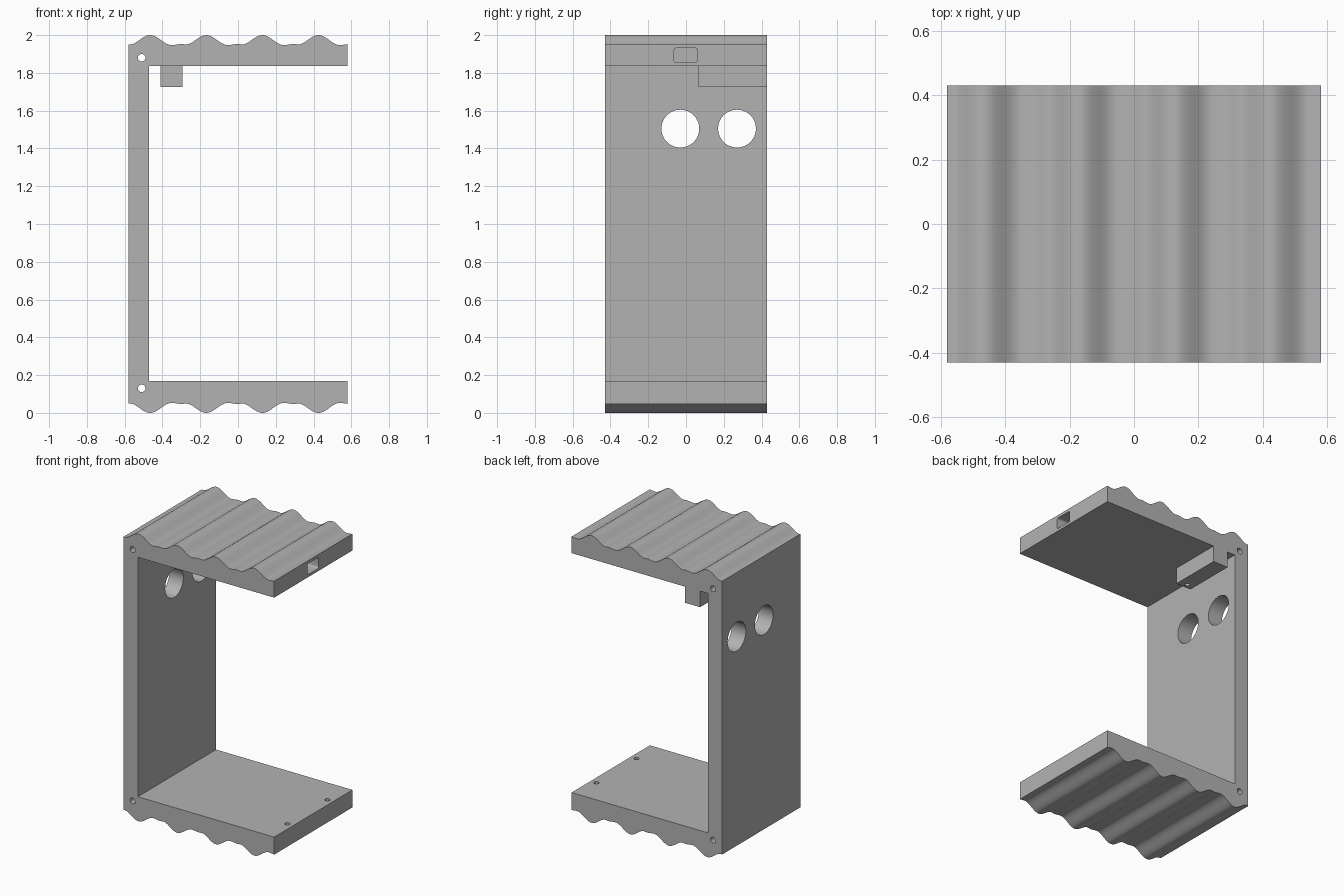
import bpy, bmesh, math
from mathutils import Matrix, Vector

if "Cube" in bpy.data.objects:
    bpy.data.objects.remove(bpy.data.objects["Cube"])

grey = bpy.data.materials.new("matte grey")
grey.use_nodes = True
COLOUR = (0.45, 0.45, 0.45, 1)
grey.diffuse_color = COLOUR
grey.node_tree.nodes["Principled BSDF"].inputs["Base Color"].default_value = COLOUR

HALF_X, HALF_Y, HEIGHT = 0.58, 0.43, 2.0
WALL_X, FLOOR_Z = -0.47, 0.17
PERIOD, FIRST_CREST, WAVE = 0.297, -0.465, 0.053


def wave_height(x):
    """Tall crests with a slight swell in each trough."""
    t = (x - FIRST_CREST + PERIOD / 2) % PERIOD - PERIOD / 2
    crest = WAVE * (0.5 + 0.5 * math.cos(math.pi * t / 0.115)) if abs(t) < 0.115 else 0
    swell = 0.006 * math.exp(-(((t % PERIOD) - 0.165) / 0.03) ** 2)
    return crest + swell


def extrude(name, points, axis, start, end):
    """Prism from a 2D outline along x, y or z."""
    def place(a, b, d):
        return {"x": (d, a, b), "y": (a, d, b), "z": (a, b, d)}[axis]
    bm = bmesh.new()
    face = bm.faces.new([bm.verts.new(place(a, b, start)) for a, b in points])
    result = bmesh.ops.extrude_face_region(bm, geom=[face])
    moved = [v for v in result["geom"] if isinstance(v, bmesh.types.BMVert)]
    bmesh.ops.translate(bm, verts=moved, vec=Vector(place(0, 0, end - start)))
    bmesh.ops.recalc_face_normals(bm, faces=bm.faces)
    mesh = bpy.data.meshes.new(name)
    bm.to_mesh(mesh)
    bm.free()
    mesh.materials.append(grey)
    obj = bpy.data.objects.new(name, mesh)
    bpy.context.collection.objects.link(obj)
    return obj


def circle(a, b, radius, sides=32):
    return [(a + radius * math.cos(math.tau * i / sides),
             b + radius * math.sin(math.tau * i / sides)) for i in range(sides)]


def rectangle(a0, a1, b0, b1):
    return [(a0, b0), (a1, b0), (a1, b1), (a0, b1)]


def rounded_rectangle(a0, a1, b0, b1, r):
    corners = [(a1 - r, b1 - r), (a0 + r, b1 - r), (a0 + r, b0 + r), (a1 - r, b0 + r)]
    return [(a + r * math.cos((k + i / 4) * math.pi / 2),
             b + r * math.sin((k + i / 4) * math.pi / 2))
            for k, (a, b) in enumerate(corners) for i in range(5)]


def finish(obj, cutters):
    """Cut the holes and smooth the curved faces."""
    bpy.context.view_layer.objects.active = obj
    for cutter in cutters:
        cutter.hide_render = True
        mod = obj.modifiers.new(cutter.name, "BOOLEAN")
        mod.operation, mod.solver, mod.object = "DIFFERENCE", "EXACT", cutter
        bpy.ops.object.modifier_apply(modifier=mod.name)
        bpy.data.objects.remove(cutter)
    bpy.ops.object.select_all(action="DESELECT")
    obj.select_set(True)
    bpy.ops.object.shade_smooth_by_angle(angle=math.radians(30))


# C-shaped frame with rippled top and underside
STEPS = 128
xs = [-HALF_X + 2 * HALF_X * i / STEPS for i in range(STEPS + 1)]
under = [(x, WAVE - wave_height(x)) for x in xs]
upper = [(x, HEIGHT - z) for x, z in reversed(under)]
inside = [(HALF_X, FLOOR_Z), (WALL_X, FLOOR_Z),
          (WALL_X, HEIGHT - FLOOR_Z + 0.007), (HALF_X, HEIGHT - FLOOR_Z + 0.007)]
frame = extrude("frame", under + inside + upper, "y", -HALF_Y, HALF_Y)

# Pivot holes, wall openings, end slot and floor screw holes
cutters = [extrude("pivot_hole", circle(-0.51, z, 0.02), "y", -0.5, 0.5)
           for z in (0.13, 1.88)]
cutters += [extrude("wall_opening", circle(y, 1.505, 0.1, 64), "x", -0.7, -0.4)
            for y in (-0.03, 0.27)]
cutters.append(extrude("end_slot", rounded_rectangle(-0.063, 0.06, 1.855, 1.932, 0.012),
                       "x", 0.48, 0.7))
cutters += [extrude("screw_hole", circle(0.535, y, 0.017), "z", 0.09, 0.3)
            for y in (-0.22, 0.22)]
finish(frame, cutters)

# Hanging block under the top shelf with a blind hole
block = extrude("hanging_block", rectangle(-0.41, -0.295, 0.065, HALF_Y), "z", 1.725, 1.838)
finish(block, [extrude("block_hole", circle(-0.355, 0.1, 0.016), "z", 1.6, 1.8)])
